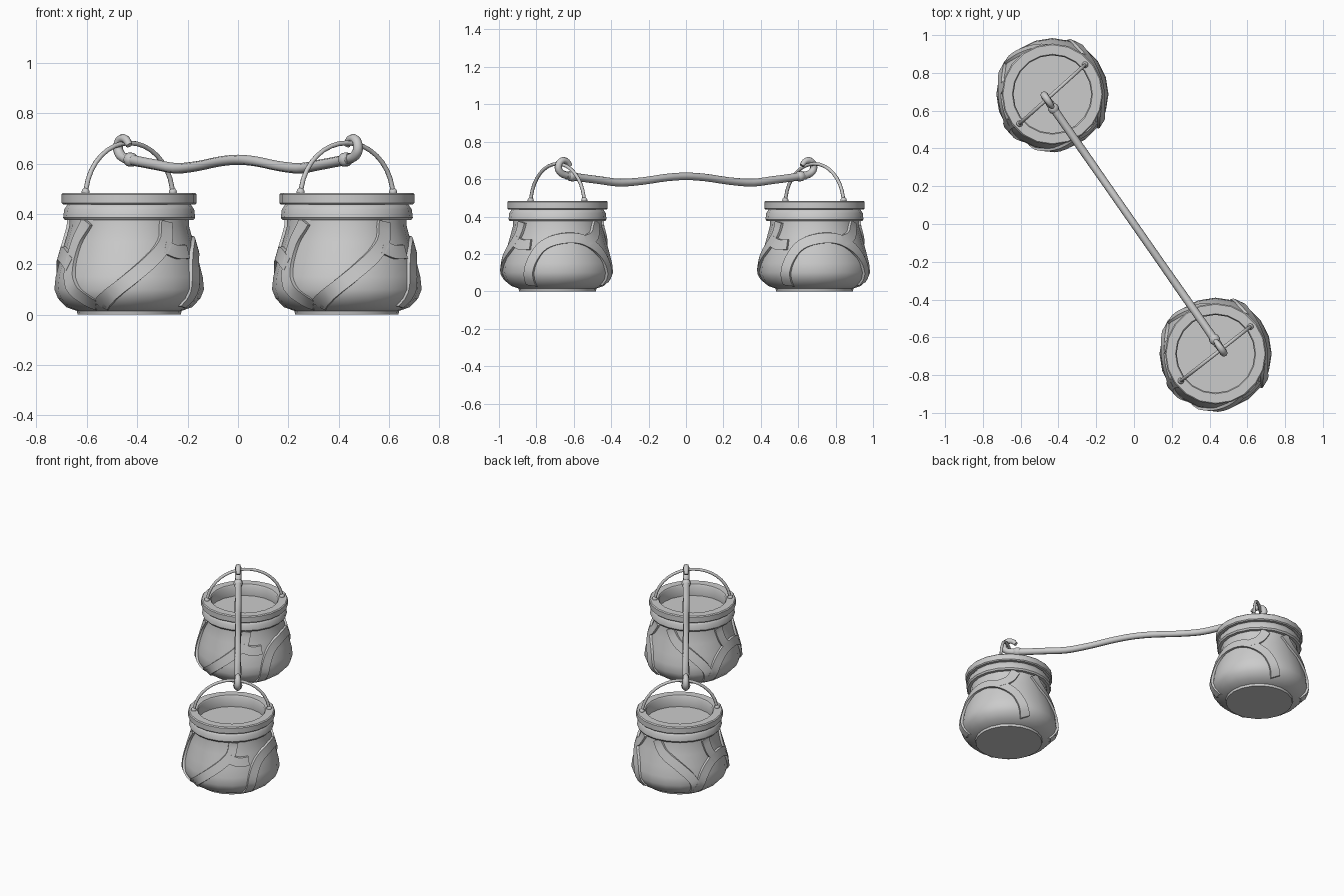
import bpy, bmesh
from math import sin, cos, radians, pi, hypot
from mathutils import Vector

if "Cube" in bpy.data.objects:
    bpy.data.objects.remove(bpy.data.objects["Cube"])

POTS = [("left", -0.432, 0.687, 42), ("right", 0.432, -0.687, 38)]
SIDES = 20
BODY = [(0.0, 0.0), (0.205, 0.0), (0.208, 0.015), (0.25, 0.03), (0.283, 0.065),
        (0.297, 0.10), (0.292, 0.15), (0.277, 0.21), (0.254, 0.29), (0.238, 0.35), (0.236, 0.39)]


def make(name, verts, faces, loc=(0, 0, 0), smooth=40):
    me = bpy.data.meshes.new(name)
    me.from_pydata(verts, [], faces)
    bm = bmesh.new()
    bm.from_mesh(me)
    bmesh.ops.remove_doubles(bm, verts=bm.verts, dist=1e-5)
    bmesh.ops.recalc_face_normals(bm, faces=bm.faces)
    bm.to_mesh(me)
    bm.free()
    ob = bpy.data.objects.new(name, me)
    bpy.context.collection.objects.link(ob)
    ob.location = loc
    bpy.ops.object.select_all(action='DESELECT')
    ob.select_set(True)
    bpy.context.view_layer.objects.active = ob
    bpy.ops.object.shade_smooth_by_angle(angle=radians(smooth))
    return ob


def lathe(name, prof, loc, closed=False):
    n = len(prof)
    verts = [(r * cos(2 * pi * i / SIDES), r * sin(2 * pi * i / SIDES), z)
             for i in range(SIDES) for r, z in prof]
    faces = []
    for i in range(SIDES):
        a, b = i * n, (i + 1) % SIDES * n
        for j in range(n if closed else n - 1):
            k = (j + 1) % n
            faces.append((a + j, b + j, b + k, a + k))
    return make(name, verts, faces, loc)


def radius_at(z):
    for (r0, z0), (r1, z1) in zip(BODY[1:], BODY[2:]):
        if z <= z1:
            return r0 + (r1 - r0) * max(0, z - z0) / (z1 - z0)
    return BODY[-1][0]


def spline(pts, steps=5):
    p = [Vector(q) for q in pts]
    p = [2 * p[0] - p[1]] + p + [2 * p[-1] - p[-2]]
    out = []
    for i in range(1, len(p) - 2):
        for k in range(steps):
            t = k / steps
            out.append(0.5 * (2 * p[i] + (p[i + 1] - p[i - 1]) * t
                       + (2 * p[i - 1] - 5 * p[i] + 4 * p[i + 1] - p[i + 2]) * t * t
                       + (3 * p[i] - p[i - 1] - 3 * p[i + 1] + p[i + 2]) * t ** 3))
    return out + [p[-2]]


def strap(name, path, loc, half=0.03):
    # raised band following (angle, height) points over the pot surface
    pts = spline(path)
    verts, faces = [], []
    for i, q in enumerate(pts):
        d = pts[min(i + 1, len(pts) - 1)] - pts[max(i - 1, 0)]
        r = radius_at(q.y)
        dx, dz = radians(d.x) * r, d.y
        ln = hypot(dx, dz)
        nx, nz = -dz / ln, dx / ln
        for w, h in ((-1, -0.02), (-0.9, 0.012), (0.9, 0.012), (1, -0.02)):
            z = max(0.018, q.y + nz * half * w)
            a = radians(q.x) + nx * half * w / r
            rr = radius_at(z) + h
            verts.append((rr * cos(a), rr * sin(a), z))
    for i in range(len(pts) - 1):
        for j in range(4):
            k = (j + 1) % 4
            faces.append((i * 4 + j, i * 4 + k, i * 4 + 4 + k, i * 4 + 4 + j))
    e = len(verts) - 4
    faces += [(0, 1, 2, 3), (e, e + 1, e + 2, e + 3)]
    return make(name, verts, faces, loc)


def tube(name, pts, radii, loc=(0, 0, 0), sides=8):
    pts = [Vector(p) for p in pts]
    # every path lies in one vertical plane, so its normal is a stable frame axis
    flat = pts[-1] - pts[0]
    side = Vector((-flat.y, flat.x, 0)).normalized()
    verts, faces = [], []
    for i, p in enumerate(pts):
        t = (pts[min(i + 1, len(pts) - 1)] - pts[max(i - 1, 0)]).normalized()
        up = t.cross(side)
        for k in range(sides):
            a = 2 * pi * k / sides
            verts.append(p + (side * cos(a) + up * sin(a)) * radii[i])
    for i in range(len(pts) - 1):
        for k in range(sides):
            m = (k + 1) % sides
            faces.append((i * sides + k, i * sides + m, (i + 1) * sides + m, (i + 1) * sides + k))
    e = len(verts) - sides
    faces += [tuple(range(sides)), tuple(range(e, e + sides))]
    return make(name, verts, faces, loc, 50)


STRAPS = [
    [(308, 0.37), (302, 0.28), (275, 0.16), (243, 0.03)],
    [(302, 0.27), (314, 0.25), (328, 0.25)],
    [(226, 0.37), (216, 0.29), (215, 0.18), (222, 0.10), (238, 0.035)],
    [(327, 0.03), (332, 0.16), (345, 0.25), (370, 0.285), (395, 0.27), (418, 0.19), (432, 0.04)],
    [(60, 0.37), (50, 0.30), (35, 0.27)],
    [(90, 0.37), (102, 0.30), (125, 0.22), (142, 0.13), (145, 0.03)],
    [(147, 0.05), (156, 0.16), (172, 0.23), (195, 0.24), (215, 0.20)],
    [(166, 0.37), (170, 0.29), (178, 0.23)],
]

for side, x, y, turn in POTS:
    loc = (x, y, 0)
    lathe(side + "_pot_body", BODY, loc)
    # neck collar
    lathe(side + "_pot_collar", [(0.22, 0.375), (0.255, 0.375), (0.262, 0.385), (0.258, 0.418),
                                 (0.245, 0.437), (0.22, 0.445)], loc, True)
    # rim with inner wall and shallow floor
    lathe(side + "_pot_rim", [(0.225, 0.437), (0.262, 0.437), (0.268, 0.443), (0.268, 0.478),
                              (0.262, 0.484), (0.212, 0.484), (0.206, 0.476), (0.21, 0.405),
                              (0.0, 0.405)], loc)
    for i, path in enumerate(STRAPS):
        strap(f"{side}_pot_strap_{i}", path, loc)
    # bail handle
    c, s = cos(radians(turn)), sin(radians(turn))
    arc = [(-0.233 * cos(a) * c, -0.233 * cos(a) * s, 0.465 + 0.217 * sin(a))
           for a in (pi * i / 18 for i in range(19))]
    tube(side + "_handle", arc, [0.0095] * 19, loc)
    for k in (-1, 1):
        foot = (0.233 * c * k, 0.233 * s * k)
        bpy.ops.mesh.primitive_uv_sphere_add(segments=10, ring_count=6, radius=0.017,
                                             location=(x + foot[0], y + foot[1], 0.487))
        bpy.context.object.name = side + "_handle_pin"
        bpy.ops.object.shade_smooth()

# wavy carrying pole: (distance from middle, height, radius)
POLE = [(0, 0.615, 0.020), (0.13, 0.608, 0.020), (0.28, 0.59, 0.020), (0.43, 0.581, 0.021),
        (0.56, 0.594, 0.021), (0.68, 0.607, 0.021), (0.74, 0.615, 0.022), (0.78, 0.62, 0.022)]
HOOK = [(0.77, 0.618, 0.020), (0.81, 0.63, 0.020), (0.832, 0.655, 0.020), (0.826, 0.685, 0.019),
        (0.803, 0.700, 0.018), (0.775, 0.694, 0.016), (0.755, 0.672, 0.013)]
DX, DY = 0.572, -0.82


def place(row, sign=1):
    return (DX * row[0] * sign, DY * row[0] * sign, row[1])


full = spline([(-s, z, r) for s, z, r in reversed(POLE[1:])] + POLE, 3)
tube("pole", [place(q) for q in full], [q[2] for q in full], sides=8)

# hooked ends with a binding ring
for sign, side in ((-1, "left"), (1, "right")):
    h = spline(HOOK, 3)
    tube(side + "_hook", [place(q, sign) for q in h], [q[2] for q in h], sides=8)
    ring = [(0.725, 0.613, 0.021), (0.735, 0.614, 0.028), (0.755, 0.617, 0.028), (0.765, 0.618, 0.021)]
    tube(side + "_hook_ring", [place(q, sign) for q in ring], [q[2] for q in ring], sides=10)
